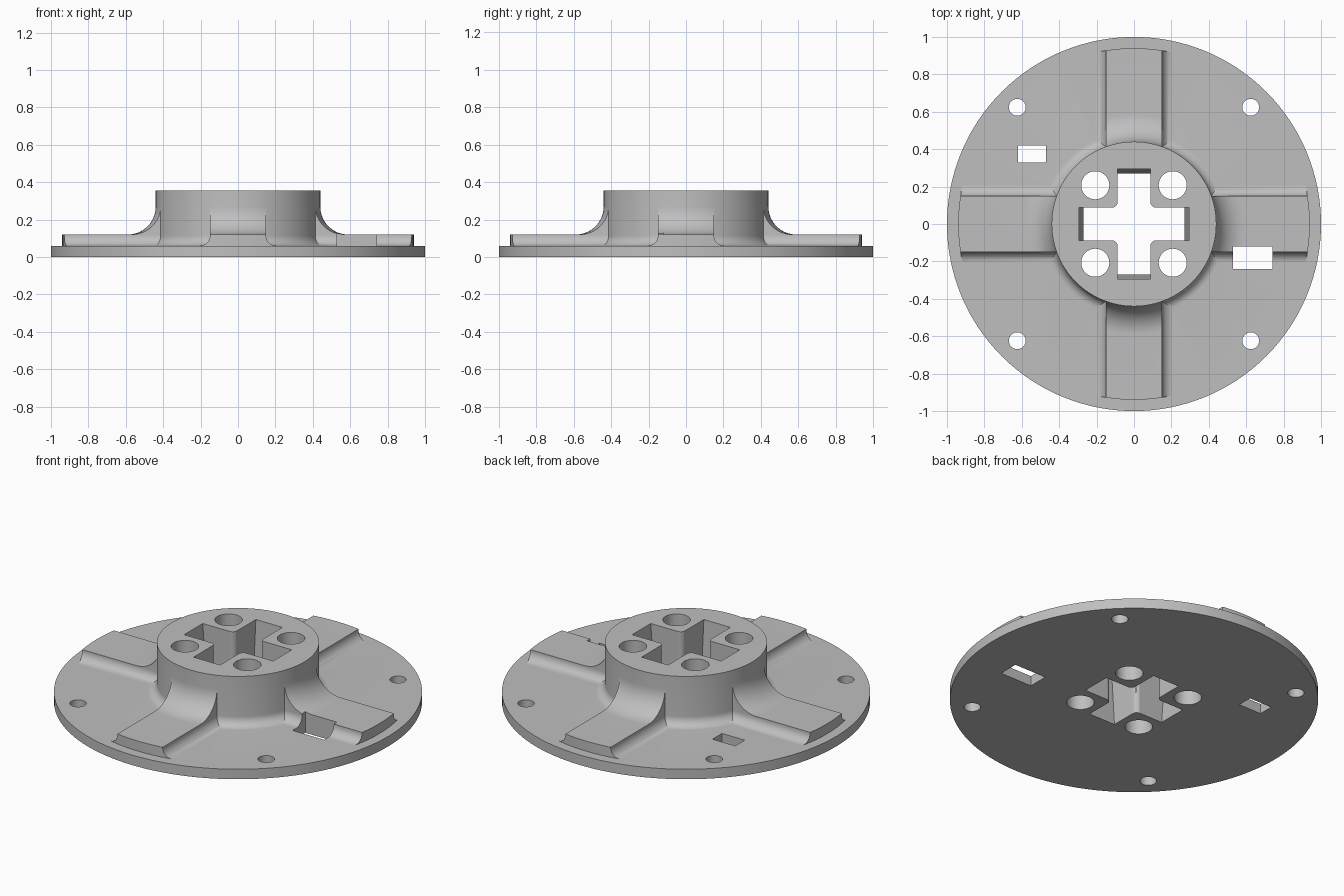
import bpy, bmesh
from math import sin, cos, pi, radians
from mathutils import Matrix, Vector

if "Cube" in bpy.data.objects:
    bpy.data.objects.remove(bpy.data.objects["Cube"])

PLATE, RIB, TOP, HUB = 0.06, 0.12, 0.355, 0.44
SEGMENTS = 128

gray = bpy.data.materials.new("plain_gray")
gray.use_nodes = True
colour = (0.52, 0.52, 0.52, 1)
gray.diffuse_color = colour
gray.node_tree.nodes["Principled BSDF"].inputs["Base Color"].default_value = colour


def finish(name, bm):
    bmesh.ops.remove_doubles(bm, verts=bm.verts, dist=1e-5)
    bmesh.ops.recalc_face_normals(bm, faces=bm.faces)
    mesh = bpy.data.meshes.new(name)
    bm.to_mesh(mesh)
    bm.free()
    obj = bpy.data.objects.new(name, mesh)
    bpy.context.collection.objects.link(obj)
    obj.data.materials.append(gray)
    return obj


def arc(cx, cy, r, start, end, steps=10):
    angles = [radians(start + (end - start) * i / steps) for i in range(steps + 1)]
    return [(cx + r * cos(a), cy + r * sin(a)) for a in angles]


def lathe(name, profile):
    """Revolve (radius, height) points that start and end on the axis."""
    bm = bmesh.new()
    verts = [bm.verts.new((r, 0, z)) for r, z in profile]
    edges = [bm.edges.new(pair) for pair in zip(verts, verts[1:])]
    bmesh.ops.spin(bm, geom=verts + edges, cent=(0, 0, 0), axis=(0, 0, 1),
                   angle=2 * pi, steps=SEGMENTS, use_merge=True)
    return finish(name, bm)


def prism(name, outline, depth, matrix=Matrix()):
    """Extrude a flat outline along its local z."""
    bm = bmesh.new()
    face = bm.faces.new([bm.verts.new((x, y, 0)) for x, y in outline])
    new = bmesh.ops.extrude_face_region(bm, geom=[face])["geom"]
    bmesh.ops.translate(bm, vec=(0, 0, depth),
                        verts=[v for v in new if isinstance(v, bmesh.types.BMVert)])
    bm.transform(matrix)
    return finish(name, bm)


def combine(target, tool, operation):
    mod = target.modifiers.new("combine", "BOOLEAN")
    mod.operation, mod.solver, mod.object = operation, "EXACT", tool
    bpy.context.view_layer.objects.active = target
    bpy.ops.object.modifier_apply(modifier=mod.name)
    bpy.data.objects.remove(tool)


def rectangle(x0, x1, y0, y1):
    return [(x0, y0), (x1, y0), (x1, y1), (x0, y1)]


# Round plate with the central hub and its small base fillet
f = 0.055
body = lathe("hub_plate", [(0, 0), (1, 0), (1, PLATE)]
             + arc(HUB + f, PLATE + f, f, 270, 180) + [(HUB, TOP), (0, TOP)])

# Four ribs: a flared bar crossing the plate, trimmed by a revolved sweep
sweep = 0.15
half = 0.15
side = [(half + f, 0.03)] + arc(half + f, PLATE + f, f, 270, 180) + [(half, 0.5)]
section = side + [(-x, z) for x, z in reversed(side)]
for turn in (0, pi / 2):
    ribs = lathe("rib_pair", [(0, 0.02), (0.94, 0.02), (0.94, RIB)]
                 + arc(HUB + sweep, RIB + sweep, sweep, 270, 180, 16)
                 + [(HUB - 0.02, RIB + sweep), (0, RIB + sweep)])
    place = (Matrix.Rotation(turn, 4, "Z") @ Matrix.Translation((0, 1.1, 0))
             @ Matrix.Rotation(pi / 2, 4, "X"))
    combine(ribs, prism("rib_bar", section, 2.2, place), "INTERSECT")
    combine(body, ribs, "UNION")

# Cross socket with rounded inner corners and slightly sloping arm ends
w, reach, r = 0.088, 0.295, 0.028
quarter = [(reach, -w), (reach, w)] + arc(w + r, w + r, r, 270, 180, 6)
outline = []
for k in range(4):
    rot = Matrix.Rotation(k * pi / 2, 2)
    outline += [tuple(rot @ Vector(p)) for p in quarter]
socket = prism("socket_cutter", outline, 0.6, Matrix.Translation((0, 0, -0.1)))
for v in socket.data.vertices:
    slope = 0.295 + (v.co.z - TOP) * 0.07
    for axis in (0, 1):
        if abs(v.co[axis]) > 0.2:
            v.co[axis] = slope if v.co[axis] > 0 else -slope
combine(body, socket, "DIFFERENCE")

# Round holes in the hub and near the rim
below = Matrix.Translation((0, 0, -0.1))
for sx in (-1, 1):
    for sy in (-1, 1):
        for offset, radius in ((0.207, 0.075), (0.624, 0.045)):
            circle = arc(sx * offset, sy * offset, radius, 0, 360, 40)[:-1]
            combine(body, prism("hole_cutter", circle, 0.6, below), "DIFFERENCE")

# Two rectangular slots, one breaking through a rib edge
for slot in (rectangle(-0.62, -0.47, 0.33, 0.42), rectangle(0.53, 0.74, -0.24, -0.12)):
    combine(body, prism("slot_cutter", slot, 0.6, below), "DIFFERENCE")

# Smooth curves, crisp edges
bpy.ops.object.select_all(action="DESELECT")
body.select_set(True)
bpy.context.view_layer.objects.active = body
bpy.ops.object.shade_smooth_by_angle(angle=radians(25))
